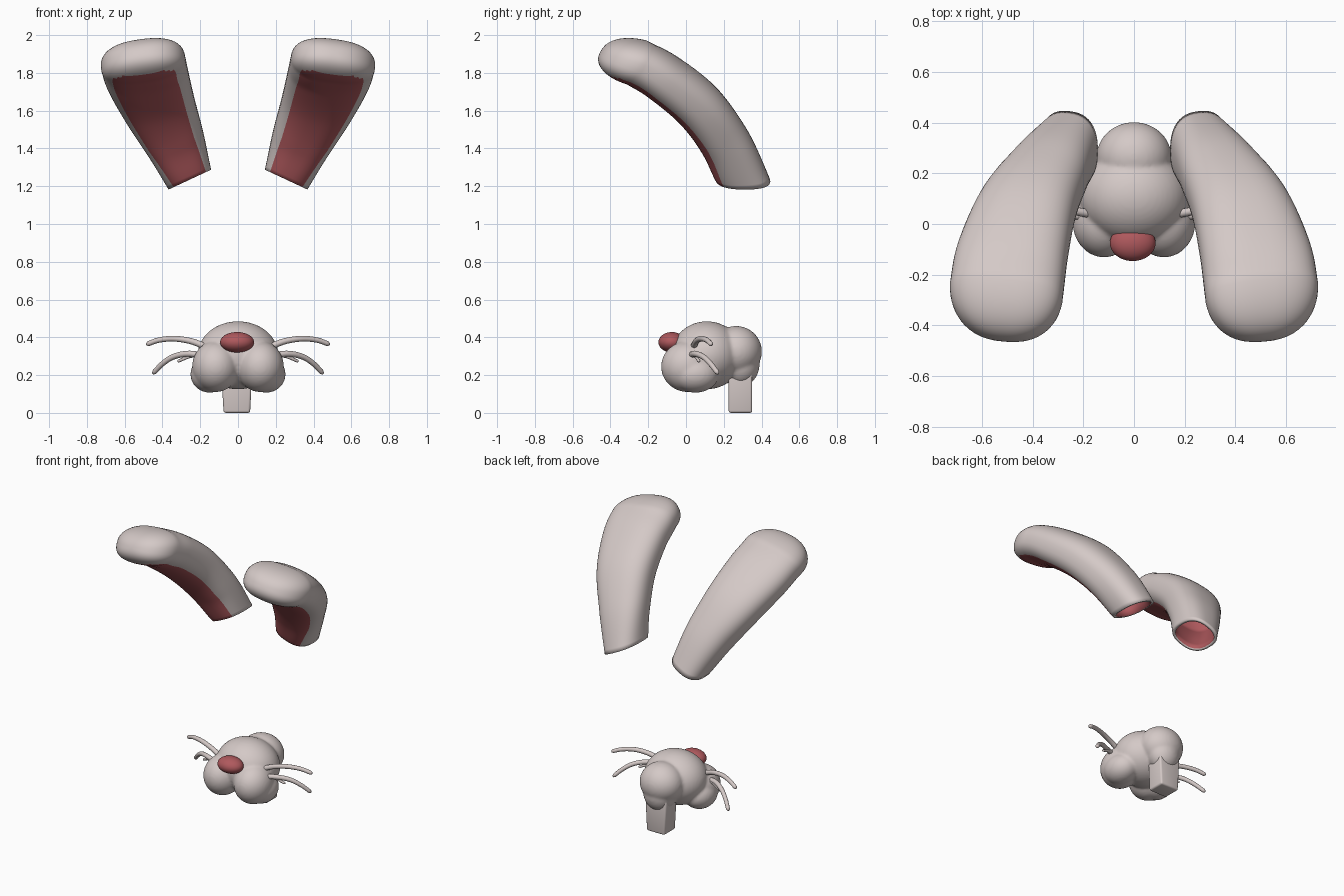
import bpy, bmesh, math
from mathutils import Vector, Matrix

if "Cube" in bpy.data.objects:
    bpy.data.objects.remove(bpy.data.objects["Cube"])


def mat(name, rgb):
    m = bpy.data.materials.new(name)
    m.diffuse_color = (*rgb, 1)
    m.use_nodes = True
    m.node_tree.nodes["Principled BSDF"].inputs["Base Color"].default_value = m.diffuse_color
    return m


FUR = mat("pale_fur", (0.66, 0.585, 0.57))
PINK = mat("dusty_pink", (0.43, 0.10, 0.11))


def finish(bm, name, mats):
    bmesh.ops.recalc_face_normals(bm, faces=bm.faces)
    for f in bm.faces:
        f.smooth = True
    me = bpy.data.meshes.new(name)
    bm.to_mesh(me)
    bm.free()
    for m in mats:
        me.materials.append(m)
    ob = bpy.data.objects.new(name, me)
    bpy.context.collection.objects.link(ob)
    return ob


def ellipsoid(bm, c, r):
    bmesh.ops.create_uvsphere(bm, u_segments=40, v_segments=24, radius=1,
                              matrix=Matrix.Translation(c) @ Matrix.Diagonal((*r, 1)))


def spline(pts, t):
    """Catmull-Rom through tuples of any length."""
    i = min(int(t), len(pts) - 2)
    u = t - i
    b, c = pts[i], pts[i + 1]
    a = pts[i - 1] if i else [2 * p - q for p, q in zip(b, c)]
    d = pts[i + 2] if i + 2 < len(pts) else [2 * q - p for p, q in zip(b, c)]
    return [0.5 * (2 * q + (r - p) * u + (2 * p - 5 * q + 4 * r - s) * u * u
                   + (3 * q - p - 3 * r + s) * u ** 3) for p, q, r, s in zip(a, b, c, d)]


# Ear: swept rounded section (x, y, z, half width, half depth), domed tip, open base
EAR = [(0.255, 0.30, 1.235, 0.125, 0.145), (0.335, 0.205, 1.435, 0.16, 0.135),
       (0.42, 0.065, 1.625, 0.195, 0.135), (0.48, -0.12, 1.775, 0.22, 0.13),
       (0.503, -0.26, 1.855, 0.225, 0.125)]
TIP = Vector((0.515, -0.45, 1.91))
SEG, BODY, DOME = 48, 36, 14


def power(v, e):
    return math.copysign(abs(v) ** e, v)


def ear_section(t):
    """Centre, width axis, front axis and half sizes at t (0..4 body)."""
    s = spline(EAR, t)
    tan = (Vector(spline(EAR, min(t + .05, 4))[:3]) - Vector(spline(EAR, max(t - .05, 0))[:3])).normalized()
    w = tan.cross(Vector((0, -1, -0.6))).normalized()
    n = w.cross(tan).normalized()
    k = max(0, 1 - t / 1.2)
    n = n.lerp(Vector((0, -1, 0)), k).normalized()
    w = w.lerp(Vector((0.9, 0.1, -0.42)), k).normalized()
    return Vector(s[:3]), w, n, s[3], s[4]


def ring(bm, c, w, n, hw, hd):
    out = []
    for i in range(SEG):
        a = 2 * math.pi * i / SEG
        out.append(bm.verts.new(c + w * hw * power(math.cos(a), 0.8) + n * hd * power(math.sin(a), 0.8)))
    return out


def bridge(bm, a, b, rule):
    for i in range(SEG):
        j = (i + 1) % SEG
        f = bm.faces.new((a[i], a[j], b[j], b[i]))
        f.material_index = rule(i)


bm = bmesh.new()
rings = []
for k in range(BODY + 1):
    rings.append(ring(bm, *ear_section(4 * k / BODY)))
c4, w4, n4, hw4, hd4 = ear_section(4)
for k in range(1, DOME):
    a = math.pi / 2 * k / DOME
    s = math.cos(a) ** 0.85
    rings.append(ring(bm, c4.lerp(TIP, math.sin(a)), w4, n4, hw4 * s, hd4 * s))
PINK_END = BODY + 5
for k in range(len(rings) - 1):
    # pink strip on the front, with a rounded upper end
    half = 6 if k < PINK_END - 2 else (5 if k < PINK_END - 1 else 4)
    bridge(bm, rings[k], rings[k + 1],
           lambda i: int(k < PINK_END and SEG // 4 - half <= i < SEG // 4 + half))
tip = bm.verts.new(TIP)
for i in range(SEG):
    bm.faces.new((rings[-1][i], rings[-1][(i + 1) % SEG], tip))
# pink hollow inside the base
prev = rings[0]
for k in range(0, 16, 3):
    c, w, n, hw, hd = ear_section(4 * k / BODY)
    cur = ring(bm, c, w, n, hw * 0.86, hd * 0.86)
    bridge(bm, prev, cur, lambda i: int(k > 0))
    prev = cur
bm.faces.new(prev).material_index = 1
ear = finish(bm, "ears", [FUR, PINK])
ear.modifiers.new("mirror", 'MIRROR').use_mirror_merge = False

# Muzzle: dome, two cheeks and rear lobe blended together
bm = bmesh.new()
ellipsoid(bm, (0, 0.11, 0.305), (0.215, 0.19, 0.18))
for s in (-1, 1):
    ellipsoid(bm, (s * 0.118, 0.01, 0.245), (0.125, 0.142, 0.135))
    ellipsoid(bm, (s * 0.15, 0.05, 0.205), (0.102, 0.125, 0.098))
ellipsoid(bm, (0, 0.265, 0.325), (0.148, 0.137, 0.135))
ellipsoid(bm, (0, 0.29, 0.26), (0.11, 0.10, 0.12))
muzzle = finish(bm, "muzzle", [FUR])
rm = muzzle.modifiers.new("blend", 'REMESH')
rm.mode, rm.voxel_size, rm.use_smooth_shade = 'VOXEL', 0.009, True
sm = muzzle.modifiers.new("soften", 'SMOOTH')
sm.factor, sm.iterations = 0.5, 8

# Square post under the rear lobe
bm = bmesh.new()
bmesh.ops.create_cube(bm, size=1, matrix=Matrix.Translation((-0.006, 0.288, 0.125))
                      @ Matrix.Diagonal((0.14, 0.125, 0.25, 1)))
for v in bm.verts:
    if v.co.z > 0.2:
        v.co.x *= 1.2
bmesh.ops.bevel(bm, geom=list(bm.edges), offset=0.012, segments=3, profile=0.5, affect='EDGES')
post = finish(bm, "tooth_post", [FUR])
for o in bpy.context.selected_objects:
    o.select_set(False)
post.select_set(True)
bpy.context.view_layer.objects.active = post
bpy.ops.object.shade_smooth_by_angle(angle=math.radians(35))

# Nose
bm = bmesh.new()
ellipsoid(bm, (-0.005, -0.075, 0.374), (0.09, 0.071, 0.054))
finish(bm, "nose", [PINK])

# Whiskers: tapered tubes on each side
WHISKERS = {
    "upper_whiskers": [(0.17, 0.04, 0.35), (0.25, 0.055, 0.38), (0.34, 0.08, 0.393), (0.42, 0.11, 0.385), (0.485, 0.135, 0.362)],
    "lower_whiskers": [(0.17, 0.02, 0.30), (0.26, 0.045, 0.313), (0.34, 0.09, 0.298), (0.40, 0.13, 0.26), (0.45, 0.17, 0.208)],
    "short_whiskers": [(0.18, 0.03, 0.305), (0.25, 0.05, 0.30), (0.32, 0.07, 0.272)],
}
for name, pts in WHISKERS.items():
    bm = bmesh.new()
    last, N, M = None, 28, 12
    for k in range(N + 1):
        t = (len(pts) - 1) * k / N
        p = Vector(spline(pts, t))
        d = Vector(spline(pts, min(t + .05, len(pts) - 1))) - Vector(spline(pts, max(t - .05, 0)))
        u = d.cross(Vector((0, 1, 0))).normalized()
        v = d.cross(u).normalized()
        r = (0.009 if "short" in name else 0.015) * (1.15 - 0.3 * k / N) * (1 if k < N else 0.5)
        cur = [bm.verts.new(p + r * (u * math.cos(2 * math.pi * i / M) + v * math.sin(2 * math.pi * i / M))) for i in range(M)]
        if last:
            for i in range(M):
                bm.faces.new((last[i], last[(i + 1) % M], cur[(i + 1) % M], cur[i]))
        else:
            bm.faces.new(cur)
        last = cur
    bm.faces.new(last)
    finish(bm, name, [FUR]).modifiers.new("mirror", 'MIRROR').use_mirror_merge = False
